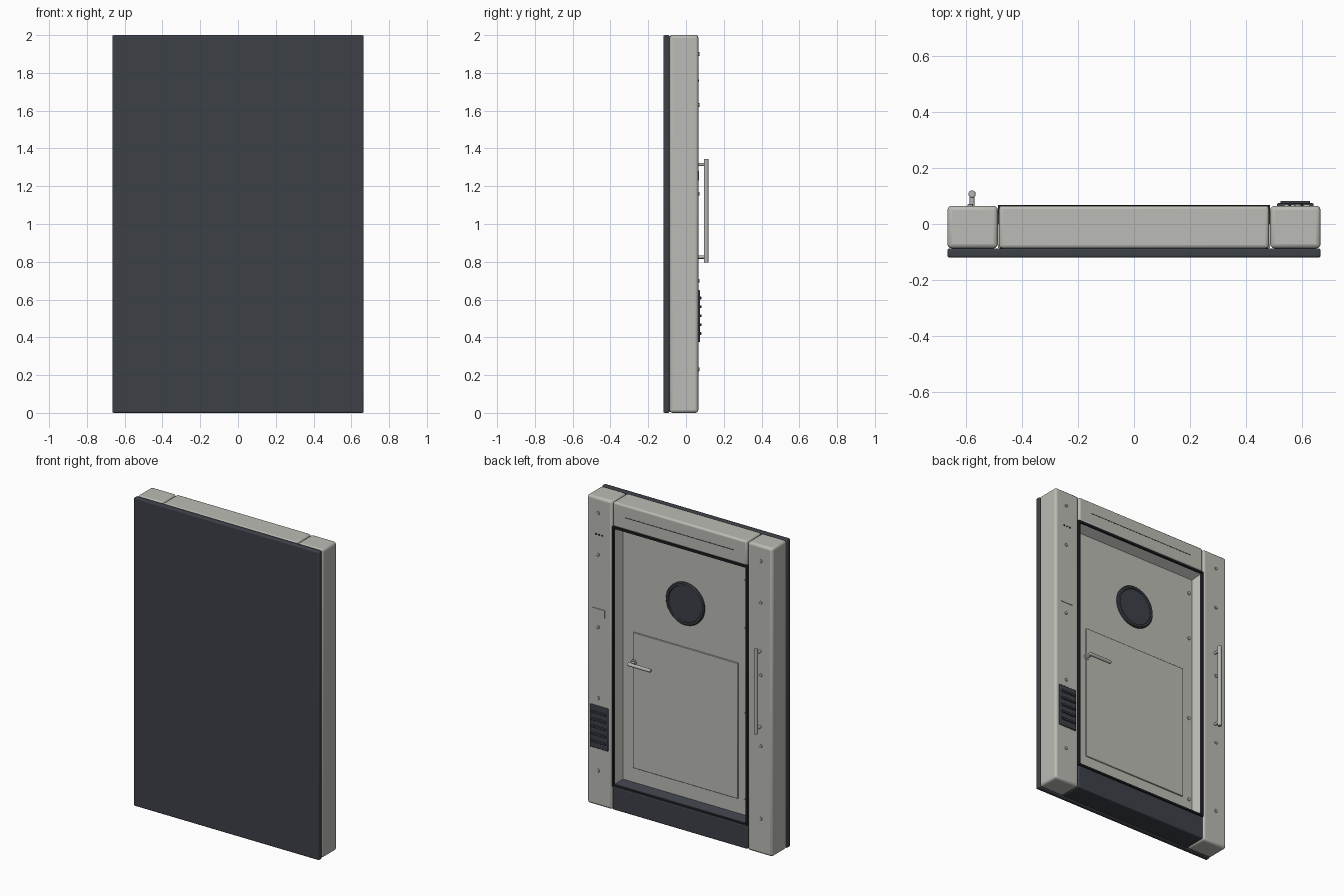
import bpy, bmesh
from math import radians
from mathutils import Matrix

cube = bpy.data.objects.get("Cube")
if cube:
    bpy.data.objects.remove(cube, do_unlink=True)


def material(name, color, rough=0.5):
    m = bpy.data.materials.new(name)
    m.use_nodes = True
    m.diffuse_color = (*color, 1)
    bsdf = m.node_tree.nodes["Principled BSDF"]
    bsdf.inputs["Base Color"].default_value = (*color, 1)
    bsdf.inputs["Roughness"].default_value = rough
    return m


GREY = material("warm light grey", (0.50, 0.50, 0.465))
DARK = material("dark slate", (0.046, 0.053, 0.064))
BLACK = material("black rubber", (0.015, 0.017, 0.02))
METAL = material("brushed metal", (0.46, 0.46, 0.45))


def finish(name, bm, mats, bevel=0, segments=3):
    mesh = bpy.data.meshes.new(name)
    bmesh.ops.recalc_face_normals(bm, faces=bm.faces)
    bm.to_mesh(mesh)
    bm.free()
    for m in mats:
        mesh.materials.append(m)
    ob = bpy.data.objects.new(name, mesh)
    bpy.context.collection.objects.link(ob)
    if bevel:
        mod = ob.modifiers.new("soft_edges", "BEVEL")
        mod.width, mod.segments = bevel, segments
        mod.limit_method = "ANGLE"
    bpy.ops.object.select_all(action="DESELECT")
    bpy.context.view_layer.objects.active = ob
    ob.select_set(True)
    bpy.ops.object.shade_smooth_by_angle(angle=radians(35))
    return ob


def box(name, xs, ys, zs, mat, bevel=0, segments=3):
    bm = bmesh.new()
    bmesh.ops.create_cube(bm, size=1)
    for v in bm.verts:
        for i, (lo, hi) in enumerate((xs, ys, zs)):
            v.co[i] = hi if v.co[i] > 0 else lo
    return finish(name, bm, [mat], bevel, segments)


def rod(name, start, length, radius, axis, mat, sides=20, bevel=0):
    """Cylinder from start along +axis."""
    bm = bmesh.new()
    bmesh.ops.create_cone(bm, cap_ends=True, segments=sides, radius1=radius,
                          radius2=radius, depth=length)
    turn = {"x": Matrix.Rotation(radians(90), 4, "Y"),
            "y": Matrix.Rotation(radians(-90), 4, "X"),
            "z": Matrix.Identity(4)}[axis]
    bmesh.ops.transform(bm, matrix=turn, verts=bm.verts)
    offset = list(start)
    offset["xyz".index(axis)] += length / 2
    bmesh.ops.translate(bm, vec=offset, verts=bm.verts)
    return finish(name, bm, [mat], bevel, 2)


W, FACE, PLATE = 0.665, 0.065, -0.087    # half width, rear face, plate seam
IN, LOW, HIGH = 0.485, 0.155, 1.84       # doorway opening

# Main structure
box("front_plate", (-W, W), (-0.12, PLATE), (0, 2), DARK, 0.008)
for side, name in ((1, "left"), (-1, "right")):
    box(name + "_post", sorted((side * IN, side * W)), (PLATE, FACE), (0, 2), GREY, 0.016)
box("lintel", (-IN + 0.004, IN - 0.004), (PLATE, FACE), (HIGH, 2), GREY, 0.012)
box("threshold", (-IN, IN), (PLATE, FACE - 0.002), (0.003, LOW), DARK, 0.008)
box("door_leaf", (-IN, IN), (PLATE + 0.002, 0), (LOW - 0.02, HIGH + 0.02), GREY)

# Splayed reveal around the door, with a dark bottom
bm = bmesh.new()
loops = []
for y, half, lo, hi in ((0.06, IN - 0.008, LOW + 0.008, HIGH - 0.008),
                        (0, 0.452, LOW + 0.03, HIGH - 0.04)):
    loops.append([bm.verts.new(p) for p in ((-half, y, lo), (half, y, lo),
                                            (half, y, hi), (-half, y, hi))])
outer, inner = loops
for i in range(4):
    j = (i + 1) % 4
    face = bm.faces.new((outer[i], inner[i], inner[j], outer[j]))
    face.material_index = 1 if i == 0 else 0
finish("door_reveal", bm, [GREY, DARK])

# Rubber seal around the opening
SEAL = 0.012
for side, name in ((1, "left"), (-1, "right")):
    box(name + "_seal", sorted((side * IN, side * (IN - SEAL))), (0.035, 0.067),
        (LOW, HIGH), BLACK)
for z, name in ((LOW, "bottom"), (HIGH - SEAL, "top")):
    box(name + "_seal", (-IN, IN), (0.035, 0.067), (z, z + SEAL), BLACK)

# Door details
box("kick_panel", (-0.376, 0.376), (-0.002, 0.007), (0.28, 1.16), GREY, 0.002, 1)
rod("porthole_glass", (0, -0.01, 1.445), 0.02, 0.125, "y", DARK, 48)
bm = bmesh.new()
rings = []
profile = ((0.137, -0.002), (0.137, 0.01), (0.131, 0.016), (0.119, 0.016), (0.114, 0.008))
for r, y in profile:
    ring = bmesh.ops.create_circle(bm, segments=48, radius=r)["verts"]
    for v in ring:
        v.co = (v.co.x, y, v.co.y + 1.445)
    rings.append(ring)
for a, b in zip(rings, rings[1:]):
    for i in range(48):
        j = (i + 1) % 48
        bm.faces.new((a[i], a[j], b[j], b[i]))
finish("porthole_ring", bm, [DARK])
rod("lever_spindle", (0.37, 0, 0.965), 0.045, 0.010, "y", METAL)
rod("lever_rose", (0.37, 0, 0.965), 0.012, 0.02, "y", METAL)
rod("door_lever", (0.22, 0.045, 0.965), 0.165, 0.011, "x", METAL, bevel=0.003)
for z in (0.28, 0.84, 1.39, 1.70):
    rod("door_bolt", (-0.426, -0.002, z), 0.008, 0.011, "y", METAL, 12)

# Post bolts
for x in (-0.583, 0.583):
    for z in (0.23, 0.70, 1.16, 1.63, 1.90):
        rod("post_bolt", (x, FACE - 0.002, z), 0.008, 0.010, "y", METAL, 12, 0.002)

# Pull handle on the right post
rod("pull_bar", (-0.577, 0.107, 0.795), 0.55, 0.013, "z", METAL, 24, 0.003)
for z in (0.825, 1.315):
    rod("pull_bracket", (-0.577, FACE - 0.005, z), 0.047, 0.009, "y", METAL)

# Vent, access plate and indicators on the left post
box("vent_panel", (0.51, 0.64), (FACE - 0.005, 0.074), (0.375, 0.65), DARK, 0.004, 2)
for i in range(5):
    z = 0.42 + i * 0.047
    box("vent_slat", (0.522, 0.628), (0.07, 0.082), (z - 0.007, z + 0.007), DARK, 0.003, 2)
box("access_plate", (0.535, 0.625), (FACE - 0.002, FACE + 0.004), (1.23, 1.28), GREY)
for i in range(3):
    rod("indicator", (0.555 + i * 0.022, FACE - 0.002, 1.76), 0.006, 0.005, "y", BLACK, 10)

# Thin trim line on the lintel
box("lintel_trim", (-0.39, 0.39), (FACE - 0.002, FACE + 0.001), (1.918, 1.923), DARK)
